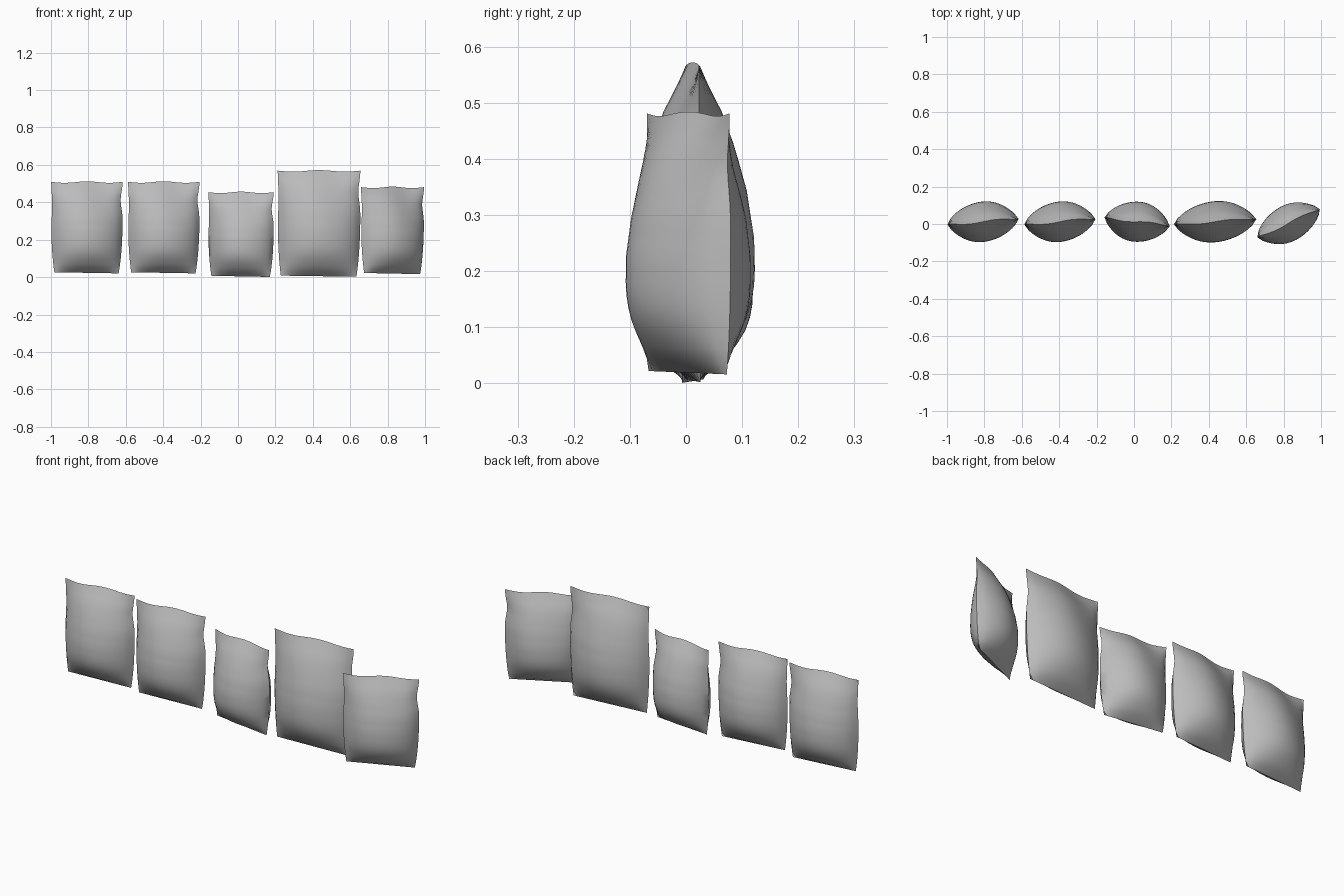
import bpy, bmesh, math

cube = bpy.data.objects.get("Cube")
if cube:
    bpy.data.objects.remove(cube, do_unlink=True)

# Single plain grey
grey = bpy.data.materials.new("plain_grey")
grey.use_nodes = True
colour = (0.5, 0.5, 0.5, 1)
grey.diffuse_color = colour
grey.node_tree.nodes["Principled BSDF"].inputs["Base Color"].default_value = colour

# Bulge by height: full low down, pinched to a seam at the top
PROFILE = [(0, 0), (0.05, 0.36), (0.12, 0.66), (0.22, 0.92), (0.32, 1), (0.45, 0.98),
           (0.6, 0.85), (0.74, 0.64), (0.85, 0.42), (0.94, 0.16), (1, 0)]


def interp(table, t):
    for (a, fa), (b, fb) in zip(table, table[1:]):
        if t <= b + 1e-6:
            return fa + (fb - fa) * (t - a) / (b - a)
    return table[-1][1]


def bag(name, x, y, z, width, height, depth, angle):
    """Filled bag: two bulging sheets sharing a seam all round."""
    bm = bmesh.new()
    n = 20
    for side in (-1, 1):
        made = bmesh.ops.create_grid(bm, x_segments=n, y_segments=n, size=1)["verts"]
        if side < 0:
            faces = {f for v in made for f in v.link_faces}
            bmesh.ops.reverse_faces(bm, faces=list(faces))
        for v in made:
            u, t = v.co.x, (v.co.y + 1) / 2
            bulge = max(0, 1 - u * u) ** 0.75 * interp(PROFILE, t)
            # Side edges draw in above the belly and at the foot
            right = -0.012 * math.exp(-((t - 0.8) / 0.12) ** 2) - 0.022 * (1 - t) ** 4
            left = 0.006 * math.exp(-((t - 0.75) / 0.2) ** 2) + 0.018 * (1 - t) ** 4
            edge = right * (1 + u) / 2 + left * (1 - u) / 2
            wave = 0.004 * math.cos(u * 5) * t - 0.003 * (u + 1) * (1 - t)
            v.co = (u * width / 2 + edge,
                    side * depth * bulge + 0.006 * math.sin(u * 4) * t,
                    t * height + wave)
    bmesh.ops.remove_doubles(bm, verts=bm.verts, dist=1e-5)
    bmesh.ops.recalc_face_normals(bm, faces=bm.faces)
    mesh = bpy.data.meshes.new(name)
    bm.to_mesh(mesh)
    bm.free()
    mesh.materials.append(grey)
    obj = bpy.data.objects.new(name, mesh)
    bpy.context.collection.objects.link(obj)
    obj.location = (x, y, z)
    obj.rotation_euler.z = math.radians(angle)
    bpy.ops.object.select_all(action="DESELECT")
    obj.select_set(True)
    bpy.context.view_layer.objects.active = obj
    bpy.ops.object.shade_smooth_by_angle(angle=math.radians(60))


# Row of five bags
bag("far_right_bag", -0.808, 0.012, 0.026, 0.385, 0.482, 0.108, 5)
bag("right_bag", -0.397, 0.012, 0.026, 0.385, 0.482, 0.108, 5)
bag("middle_bag", 0.016, 0.012, 0.007, 0.355, 0.446, 0.108, -7)
bag("left_bag", 0.433, 0.012, 0.008, 0.445, 0.56, 0.11, 4)
bag("far_left_bag", 0.826, 0.004, 0.022, 0.37, 0.458, 0.098, 25)
